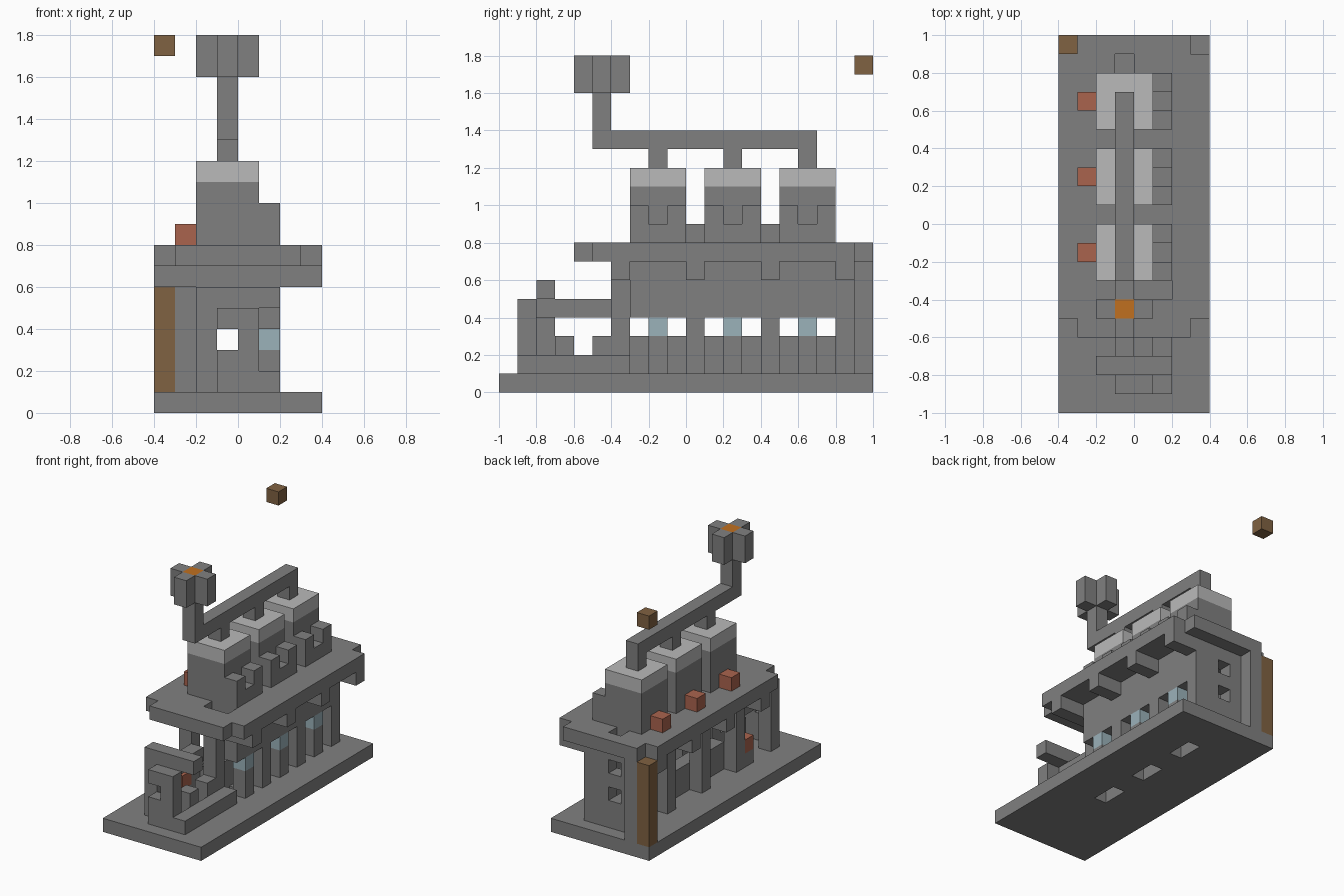
import bpy
import bmesh
from itertools import product
from mathutils import Vector

UNIT = 0.1  # edge length of one block

default_cube = bpy.data.objects.get("Cube")
if default_cube:
    bpy.data.objects.remove(default_cube, do_unlink=True)


def make_material(name, red, green, blue):
    material = bpy.data.materials.new(name)
    material.use_nodes = True
    colour = (red, green, blue, 1)
    material.diffuse_color = colour
    material.node_tree.nodes["Principled BSDF"].inputs["Base Color"].default_value = colour
    return material


stone = make_material("stone grey", .216, .216, .216)
pale = make_material("pale grey", .49, .49, .49)
rust = make_material("rust red", .4, .127, .076)
wood = make_material("wood brown", .216, .122, .054)
ember = make_material("ember orange", .53, .162, .014)
glass = make_material("glass blue", .327, .445, .49)


def cells_in(box):
    """All block positions inside a box given as x, y and z spans."""
    return set(product(*(range(low, high) for low, high in box)))


def build(name, material, boxes, cuts=()):
    """Join boxes of blocks, remove the cuts and keep only the outer skin."""
    cells = set().union(*(cells_in(box) for box in boxes))
    for cut in cuts:
        cells -= cells_in(cut)
    mesh_builder = bmesh.new()
    vertices = {}

    def vertex(point):
        key = tuple(round(value) for value in point)
        if key not in vertices:
            vertices[key] = mesh_builder.verts.new(Vector(key) * UNIT)
        return vertices[key]

    for cell in cells:
        for axis, side in product(range(3), (0, 1)):
            neighbour = list(cell)
            neighbour[axis] += 1 if side else -1
            if tuple(neighbour) in cells:
                continue
            across, along = Vector((0, 0, 0)), Vector((0, 0, 0))
            across[(axis + 1) % 3] = along[(axis + 2) % 3] = 1
            corner = Vector(cell)
            corner[axis] += side
            ring = [corner, corner + across, corner + across + along, corner + along]
            if not side:
                ring.reverse()
            mesh_builder.faces.new([vertex(point) for point in ring])
    bmesh.ops.dissolve_limit(mesh_builder, angle_limit=0.01,
                             verts=mesh_builder.verts[:], edges=mesh_builder.edges[:])
    mesh = bpy.data.meshes.new(name)
    mesh_builder.to_mesh(mesh)
    mesh_builder.free()
    mesh.materials.append(material)
    part = bpy.data.objects.new(name, mesh)
    bpy.context.collection.objects.link(part)
    return part


bays = (-3, 1, 5)           # start of each three block bay
LEFT, RIGHT = (-2, -1), (1, 2)
MIDDLE = (-1, 0)
INNER = (0, 1)


def span(start, length=1):
    return (start, start + length)


# Ground plate with a slot under every bay
build("base_plate", stone, [((-4, 4), (-10, 10), (0, 1))],
      [(INNER, span(bay, 2), (0, 1)) for bay in bays])

# Roof with notched corners and two recesses
build("roof_slab", stone,
      [((-4, 4), (-5, 9), (7, 8)), ((-3, 3), (-6, 10), (7, 8))],
      [(MIDDLE, (8, 9), (7, 8)), ((0, 2), (-4, -3), (7, 8))])
build("roof_brackets", stone,
      [(side, span(bay - 1), (6, 7)) for bay in (*bays, 9) for side in ((-4, -2), (2, 4))])
build("front_beam", stone, [((-2, 2), (-4, -3), (6, 7))])

# Columns, side wall and low inner wall
build("front_columns", stone, [(side, (-4, -3), (1, 6)) for side in (LEFT, INNER)])
build("left_columns", stone, [(LEFT, span(bay + 3), (1, 7)) for bay in bays])
build("right_wall", stone,
      [(RIGHT, (-3, 9), (4, 7))] + [(RIGHT, span(bay + 3), (1, 4)) for bay in bays])
build("inner_wall", stone, [(MIDDLE, (-3, 8), (1, 3))])
build("back_wall", stone, [((-2, 2), (8, 9), (1, 7))],
      [(MIDDLE, (8, 9), span(low)) for low in (3, 5)])
build("back_post", stone, [((-3, -2), (9, 10), (1, 7))])
build("corner_post", wood, [((-4, -3), (9, 10), (1, 7))])

# Windows, boilers, side pipes and warning blocks repeat in each bay
for number, bay in enumerate(bays, 1):
    centre = span(bay + 1)
    build(f"window_sill_{number}", stone, [(RIGHT, centre, (1, 3))])
    build(f"window_{number}", glass, [(RIGHT, centre, (3, 4))])
    build(f"boiler_{number}", stone, [((-2, 1), span(bay, 3), (8, 11))])
    build(f"boiler_cap_{number}", pale, [((-2, 1), span(bay, 3), (11, 12))])
    build(f"side_pipe_{number}", stone, [(RIGHT, span(bay, 3), (8, 10))],
          [(RIGHT, centre, (9, 10))])
    build(f"red_block_{number}", rust, [((-3, -2), centre, (8, 9))])
build("boiler_links", stone, [(MIDDLE, span(bay + 3), (8, 9)) for bay in bays[:2]])

# Exhaust pipe leading to the chimney
build("exhaust_pipe", stone,
      [(MIDDLE, (-5, 7), (13, 14)), (MIDDLE, (-5, -4), (13, 17))]
      + [(MIDDLE, span(bay + 1), (12, 13)) for bay in bays])
build("chimney_head", stone,
      [((-2, 1), (-5, -4), (16, 18)), (MIDDLE, (-6, -3), (16, 18))],
      [(MIDDLE, (-5, -4), (16, 18))])
build("chimney_fire", ember, [(MIDDLE, (-5, -4), (17, 18))])

# Machine in front of the building
build("machine_frame", stone,
      [((-2, 2), (-8, -7), (5, 6)), (LEFT, (-8, -7), (1, 5))])
build("machine_boom", stone, [(MIDDLE, (-8, -4), (4, 5))])
build("machine_hook", stone,
      [((-1, 1), (-9, -8), (4, 5)), (INNER, (-9, -8), (2, 4)), (MIDDLE, (-9, -8), (1, 3))])
build("machine_bed", stone, [((-1, 2), (-9, -8), (1, 2)), (RIGHT, (-9, -3), (1, 2))])
build("machine_stubs", stone, [(INNER, span(place), (1, 3)) for place in (-7, -5)])
build("machine_switch", rust, [(LEFT, (-5, -4), (2, 3))])
build("switch_stand", stone, [(LEFT, (-5, -4), (1, 2))])

# Loose block hovering above the back corner
build("floating_block", wood, [((-4, -3), (9, 10), (17, 18))])
